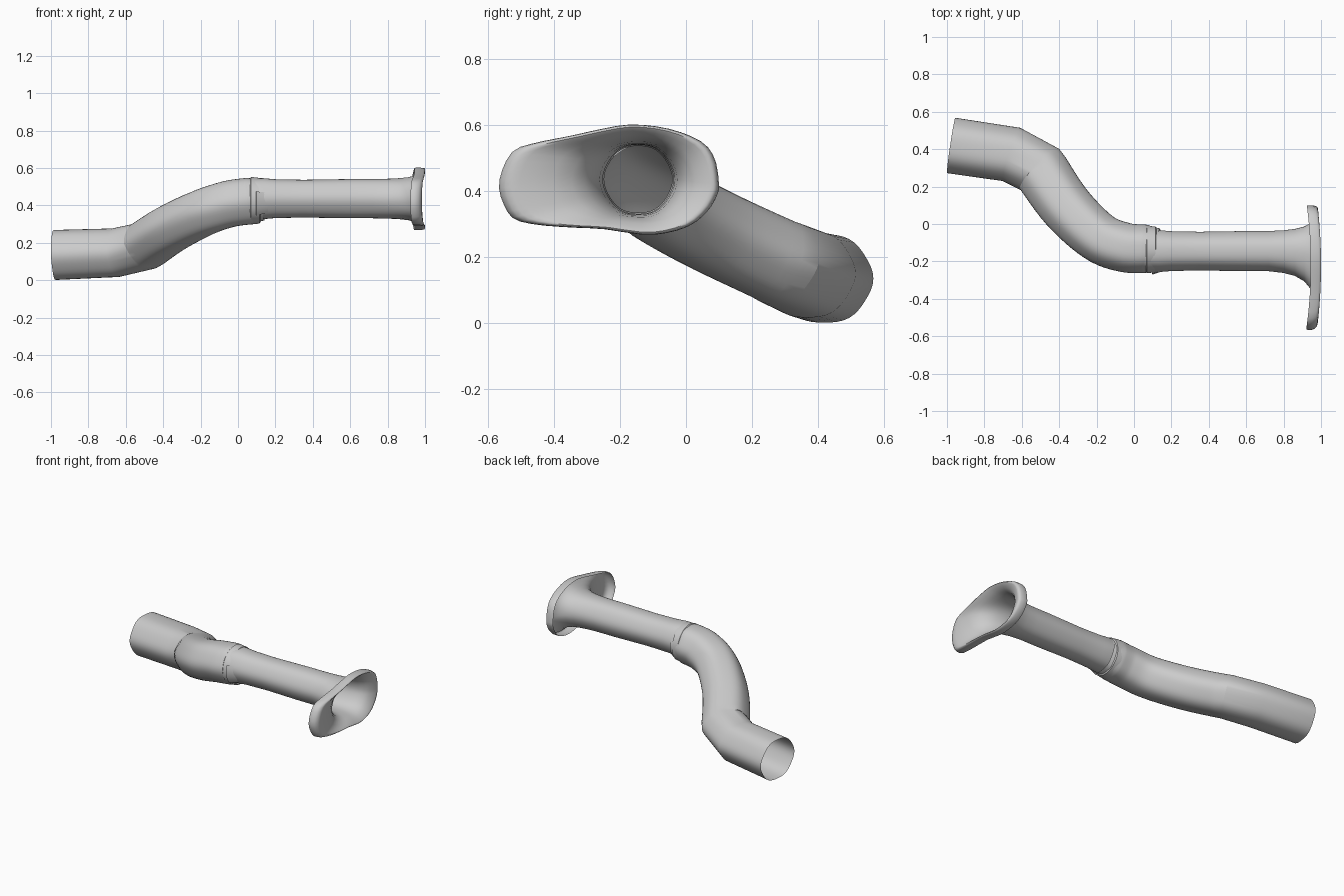
import bpy, math
from mathutils import Vector

if "Cube" in bpy.data.objects:
    bpy.data.objects.remove(bpy.data.objects["Cube"])

N = 48


def loft(name, rings, closed=True, angle=30):
    n = len(rings[0])
    verts = [p for r in rings for p in r]
    faces = []
    for i in range(len(rings) - 1):
        for j in range(n if closed else n - 1):
            k = (j + 1) % n
            faces.append((i*n + j, i*n + k, (i+1)*n + k, (i+1)*n + j))
    me = bpy.data.meshes.new(name)
    me.from_pydata(verts, [], faces)
    ob = bpy.data.objects.new(name, me)
    bpy.context.collection.objects.link(ob)
    bpy.ops.object.select_all(action='DESELECT')
    ob.select_set(True)
    bpy.context.view_layer.objects.active = ob
    bpy.ops.object.shade_smooth_by_angle(angle=math.radians(angle))
    return ob


def catmull(a, b, c, d, t):
    return 0.5 * (2*b + (c - a)*t + (2*a - 5*b + 4*c - d)*t*t + (3*b - a - 3*c + d)*t**3)


def section(c, t, ry, rz, ripple=0.0, a0=0.0, a1=2*math.pi, n=N):
    # elliptical ring square to direction t, angle 0 on the +y side
    side = Vector((0, 0, 1)).cross(t).normalized()
    up = t.cross(side).normalized()
    out = []
    for j in range(n):
        a = a0 + (a1 - a0) * j / n
        k = 1 + ripple * math.cos(6*a)
        out.append(c + side * (ry*k*math.cos(a)) + up * (rz*k*math.sin(a)))
    return out


def pipe_rings(pts, ripple):
    # pts: (centre, side radius, upright radius), mitred at each point
    dirs = [(pts[i+1][0] - pts[i][0]).normalized() for i in range(len(pts) - 1)]
    rings = []
    for i, (c, ry, rz) in enumerate(pts):
        t = (dirs[max(i-1, 0)] + dirs[min(i, len(dirs)-1)]).normalized()
        rings.append(section(c, t, ry, rz, ripple))
    return rings


# lower pipe: straight tail, two-step elbow, then a smooth sweep
tail = [(Vector((-.978, .42, .135)), .147, .136),
        (Vector((-.655, .372, .147)), .147, .133)]
sweep = [(-.50, .29, .182, .147, .130), (-.36, .09, .275, .140, .128),
         (-.19, -.07, .36, .132, .126), (-.05, -.125, .407, .130, .127),
         (.06, -.133, .423, .127, .127)]
ctrl = [Vector(s[:3]) for s in sweep]
rad = [Vector((s[3], s[4], 0)) for s in sweep]
pts = list(tail)
last = len(sweep) - 1
for i in range(last):
    ix = (max(i-1, 0), i, i+1, min(i+2, last))
    for s in range(6):
        c = catmull(*[ctrl[k] for k in ix], s/6)
        r = rad[i].lerp(rad[i+1], s/6)
        pts.append((c, r.x, r.y))
pts.append((ctrl[-1], rad[-1].x, rad[-1].y))
pts.append((Vector((.13, -.138, .43)), .112, .112))
loft("lower_pipe", pipe_rings(pts, .018), angle=24)

# joint band with its overlapping tab
X = Vector((1, 0, 0))
loft("joint_band", [section(Vector((x, -.136, .425)), X, r, r) for x, r in
                    ((.065, .122), (.07, .127), (.115, .122), (.12, .114))])
loft("joint_tab", [section(Vector((x, -.14, .43)), X, r, r, 0,
                           math.radians(160), math.radians(225), 12)
                   for x, r in ((.095, .122), (.10, .130), (.16, .110))], closed=False)

# outline of the flared mouth (y, z)
mouth = [(.10, .42), (.09, .49), (.06, .54), (0, .573), (-.08, .595), (-.17, .602),
         (-.25, .59), (-.35, .568), (-.45, .548), (-.52, .525), (-.555, .47),
         (-.567, .41), (-.55, .355), (-.52, .315), (-.45, .298), (-.35, .29),
         (-.25, .285), (-.13, .268), (-.05, .275), (.02, .30), (.07, .345), (.095, .39)]


def mouth_point(u):
    f = u * len(mouth)
    i = int(f)
    q = [Vector((0, *mouth[(i + k) % len(mouth)])) for k in (-1, 0, 1, 2)]
    return catmull(*q, f - i)


# upper pipe flaring into the mouth and a rolled lip: (x, radius, flare amount)
stations = [(.05, .108, 0), (.13, .111, 0), (.2, .105, 0), (.35, .102, 0),
            (.6, .106, 0), (.72, .106, 0), (.80, .106, .03), (.86, .106, .08),
            (.91, .106, .17), (.945, .106, .30), (.97, .106, .48), (.985, .106, .66),
            (.996, .106, .80), (1.0, .106, .88), (.998, .106, .94), (.988, .106, .98),
            (.972, .106, 1.0), (.955, .106, 1.0), (.945, .106, .985)]
rings = []
for x, r, b in stations:
    base = section(Vector((x, -.145, .436)), X, r, r, .012)
    ring = []
    for j, p in enumerate(base):
        m = mouth_point(j / N)
        m.x = x
        q = p.lerp(m, b)
        q.x -= .024 * b * min(1, abs(q.y + .22) / .34) ** 2
        ring.append(q)
    rings.append(ring)
loft("upper_pipe_and_mouth", rings, angle=50)
